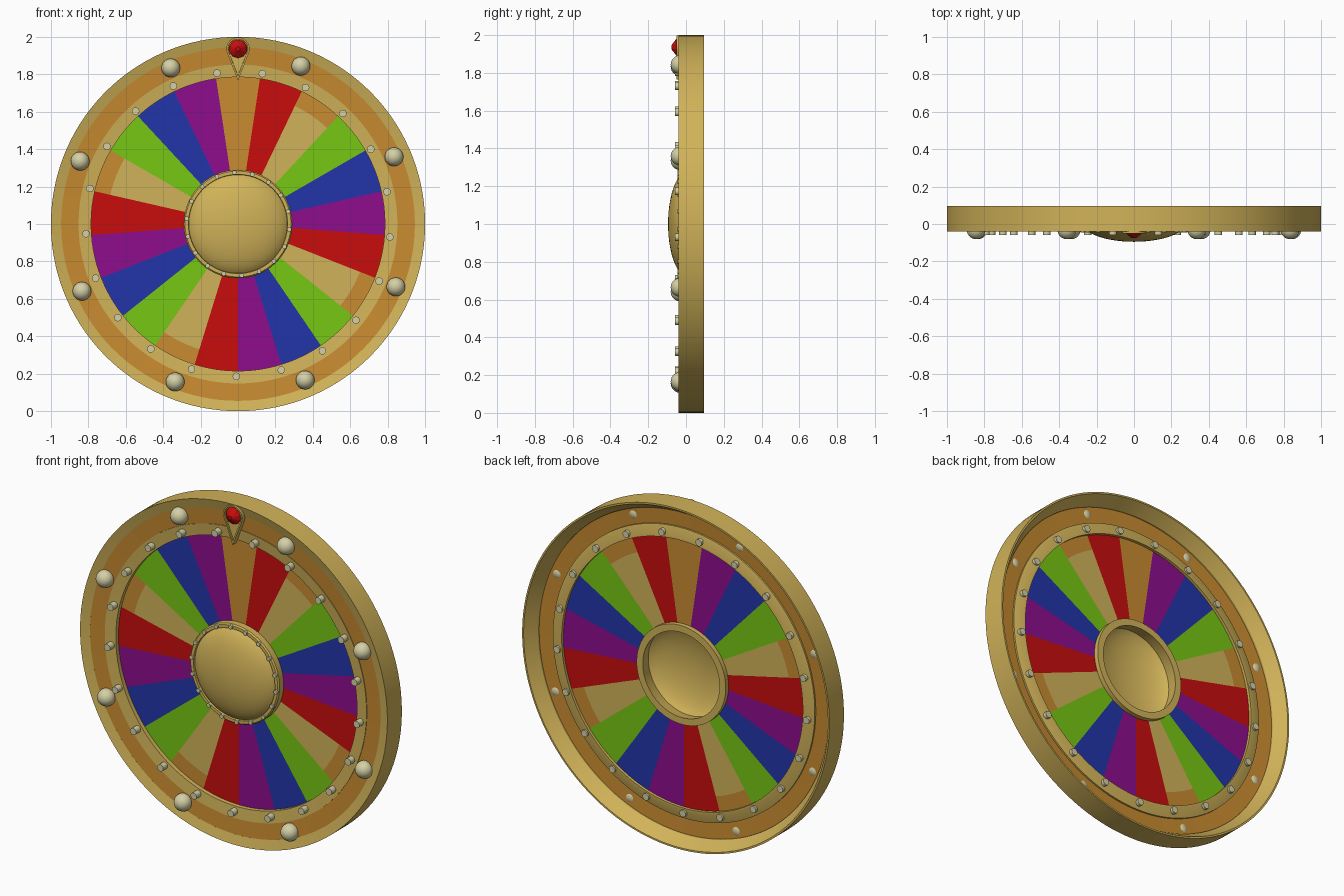
import bpy, bmesh, math
from mathutils import Matrix, Vector

if "Cube" in bpy.data.objects:
    bpy.data.objects.remove(bpy.data.objects["Cube"])

SEG = 126            # six steps per wedge, 21 wedges
START = -math.pi / 21


def mat(name, col):
    m = bpy.data.materials.new(name)
    m.diffuse_color = (*col, 1)
    m.use_nodes = True
    m.node_tree.nodes["Principled BSDF"].inputs["Base Color"].default_value = m.diffuse_color
    return m


GOLD = mat("gold", (.64, .45, .10))
ORANGE = mat("orange", (.58, .26, .03))
RED = mat("red", (.58, .004, .004))
GREEN = mat("green", (.18, .57, .006))
BLUE = mat("blue", (.016, .035, .40))
PURPLE = mat("purple", (.27, .004, .27))
CREAM = mat("cream", (.66, .63, .38))


def polar(r, a, y):
    # angle runs clockwise from the top as seen from the front
    return Vector((r * math.sin(a), y, 1 + r * math.cos(a)))


def finish(name, bm, mats, smooth=True):
    bmesh.ops.recalc_face_normals(bm, faces=bm.faces)
    me = bpy.data.meshes.new(name)
    bm.to_mesh(me)
    bm.free()
    ob = bpy.data.objects.new(name, me)
    bpy.context.collection.objects.link(ob)
    for m in mats:
        me.materials.append(m)
    if smooth:
        bpy.ops.object.select_all(action='DESELECT')
        bpy.context.view_layer.objects.active = ob
        ob.select_set(True)
        bpy.ops.object.shade_smooth_by_angle(angle=math.radians(30))
    return ob


def lathe(name, profile, mats, closed=True, rule=None):
    """Spin (radius, y) points about the wheel axis."""
    bm = bmesh.new()
    loops = [[bm.verts.new(polar(r, START + 2 * math.pi * i / SEG, y)) for r, y in profile]
             for i in range(SEG)]
    n = len(profile)
    for i in range(SEG):
        a, b = loops[i], loops[(i + 1) % SEG]
        for k in range(n if closed else n - 1):
            f = bm.faces.new((a[k], b[k], b[(k + 1) % n], a[(k + 1) % n]))
            if rule:
                f.material_index = rule(i, (profile[k][0] + profile[(k + 1) % n][0]) / 2)
    bmesh.ops.remove_doubles(bm, verts=bm.verts, dist=1e-5)
    return finish(name, bm, mats)


# Nested rings, dished slightly towards the middle
lathe("outer_rim", [(1, .095), (1, -.04), (.945, -.025), (.945, .025), (.99, .095)], [GOLD])
lathe("orange_band", [(.947, -.025), (.85, -.018), (.85, .01), (.947, .015)], [ORANGE])
lathe("inner_ring", [(.852, -.022), (.785, -.015), (.785, .035), (.797, .035), (.852, .02)], [GOLD])

# Coloured wedge disc: one orange wedge, then a five-colour sequence four times
DISC = [ORANGE, RED, GOLD, GREEN, BLUE, PURPLE]


def wedge_colour(i, r):
    w = i // 6
    if w == 0:
        return 0
    c = 1 + (w - 1) % 5
    return 0 if c == 2 and r > .70 else c   # gold wedges have an orange tip


lathe("wedge_disc", [(.26, .01), (.70, .01), (.79, .01), (.79, .018), (.70, .018), (.26, .018)],
      DISC, rule=wedge_colour)

# Hub: collar and hollow dome
lathe("hub_collar", [(.29, .045), (.29, -.028), (.283, -.036), (.265, -.036),
                     (.262, -.02), (.25, .045)], [GOLD])
R, H = .263, .07
dome = [(R * math.sin(t), -.025 - H * (math.cos(t) - math.cos(1.25)) / (1 - math.cos(1.25)))
        for t in [1.25 * k / 10 for k in range(11)]]
dome = [(r / math.sin(1.25), y) for r, y in dome]
lathe("hub_dome", dome, [GOLD], closed=False)


def circle_of(name, count, radius, offset, add):
    bm = bmesh.new()
    for k in range(count):
        add(bm, radius, math.radians(offset) + 2 * math.pi * k / count)
    return finish(name, bm, [CREAM])


def bulb(bm, r, a):
    m = Matrix.Translation(polar(r, a, -.031)) @ Matrix.Rotation(math.pi / 2, 4, 'X')
    bmesh.ops.create_uvsphere(bm, u_segments=24, v_segments=14, radius=.05, matrix=m)


def peg(rad, y0, y1):
    def add(bm, r, a):
        m = Matrix.Translation(polar(r, a, (y0 + y1) / 2)) @ Matrix.Rotation(math.pi / 2, 4, 'X')
        bmesh.ops.create_cone(bm, cap_ends=True, segments=16, radius1=rad, radius2=rad,
                              depth=y1 - y0, matrix=m)
    return add


# Bulbs on the orange band, pegs between wedges, studs on the hub collar
circle_of("rim_bulbs", 8, .908, 21.7, bulb)
circle_of("wedge_pegs", 21, .814, 9.2, peg(.02, -.058, .045))
circle_of("hub_studs", 18, .276, -4, peg(.012, -.045, -.03))

# Teardrop pointer plate with raised border
ZC, PR, TIP = 1.936, .062, 1.765
tangent = math.acos(PR / (ZC - TIP))       # where the straight sides leave the circle


def teardrop(s):
    pts = [(0, ZC - (ZC - TIP) * s)]
    a0, a1 = -math.pi / 2 + tangent, 1.5 * math.pi - tangent
    for k in range(25):
        t = a0 + (a1 - a0) * k / 24
        pts.append((PR * s * math.cos(t), ZC + PR * s * math.sin(t)))
    return pts


bm = bmesh.new()
rings = [[bm.verts.new((x, y, z)) for x, z in teardrop(s)]
         for s, y in ((1, -.015), (1, -.05), (.86, -.05), (.84, -.042))]
for a, b in zip(rings, rings[1:]):
    for k in range(len(a)):
        j = (k + 1) % len(a)
        bm.faces.new((a[k], a[j], b[j], b[k]))
bm.faces.new(rings[-1])
bm.faces.new(rings[0])
finish("pointer", bm, [GOLD])

# Faceted gem on the pointer
bm = bmesh.new()
for r1, r2, y0, y1 in ((.05, .046, -.04, -.05), (.046, .012, -.05, -.076)):
    m = Matrix.Translation((0, (y0 + y1) / 2, ZC)) @ Matrix.Rotation(math.pi / 2, 4, 'X')
    bmesh.ops.create_cone(bm, cap_ends=y1 < -.06, segments=10, radius1=r1, radius2=r2,
                          depth=y0 - y1, matrix=m)
bmesh.ops.remove_doubles(bm, verts=bm.verts, dist=1e-5)
finish("pointer_gem", bm, [RED], smooth=False)
